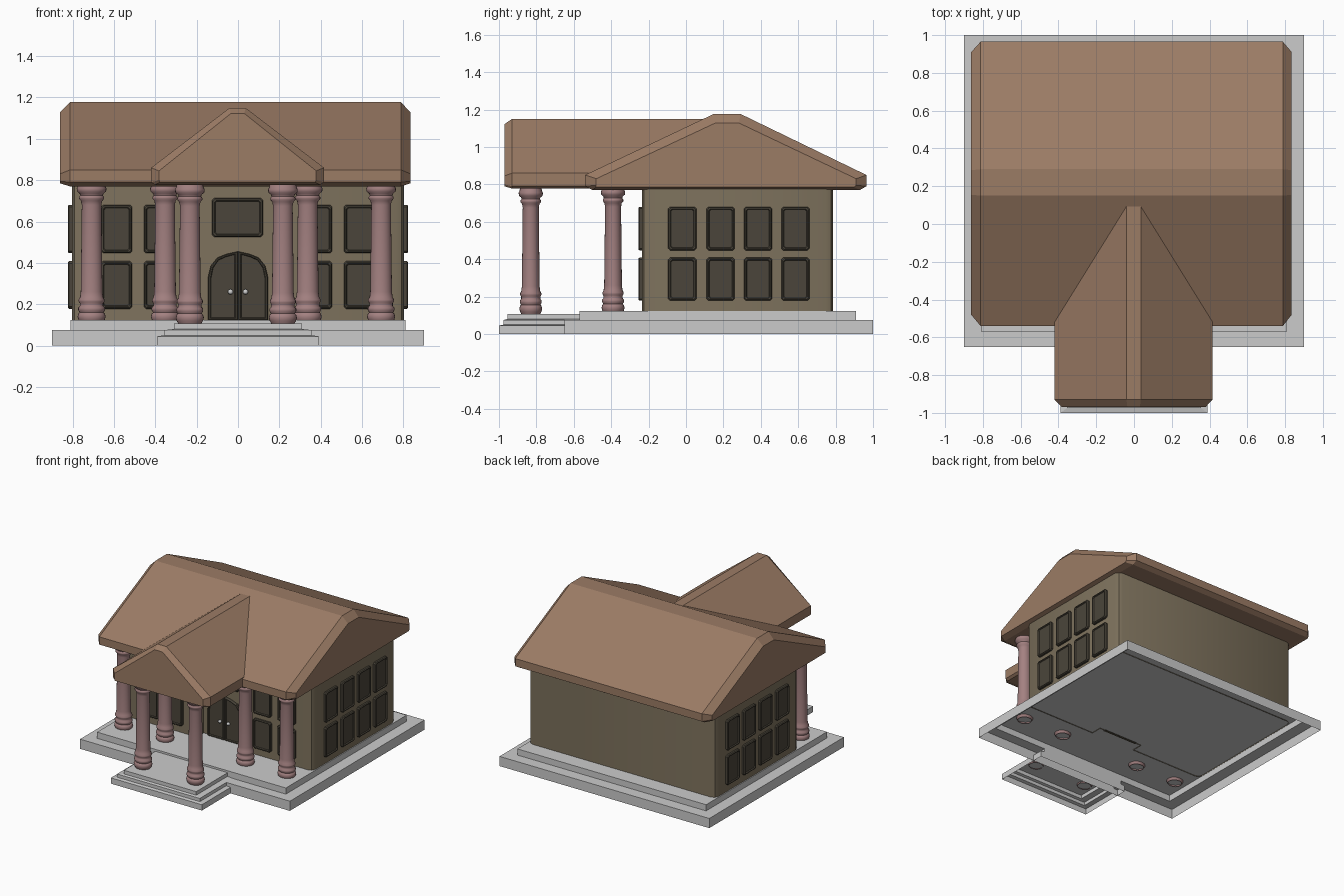
import bpy, bmesh, math
from mathutils import Vector

if "Cube" in bpy.data.objects:
    bpy.data.objects.remove(bpy.data.objects["Cube"])


def material(name, rgb):
    m = bpy.data.materials.new(name)
    m.diffuse_color = (*rgb, 1)
    m.use_nodes = True
    m.node_tree.nodes["Principled BSDF"].inputs["Base Color"].default_value = m.diffuse_color
    return m


WALL = material("wall_tan", (0.21, 0.17, 0.11))
ROOF = material("roof_brown", (0.33, 0.20, 0.13))
STONE = material("column_pink", (0.37, 0.22, 0.22))
DARK = material("window_dark", (0.07, 0.06, 0.043))


def loft(name, rings, mat=None, cap_first=False, cap_last=True, smooth=None):
    """Skin a list of equal-length closed rings of 3D points."""
    bm = bmesh.new()
    vs = [[bm.verts.new(p) for p in r] for r in rings]
    for a, b in zip(vs, vs[1:]):
        for i in range(len(a)):
            j = (i + 1) % len(a)
            bm.faces.new((a[i], a[j], b[j], b[i]))
    if cap_first:
        bm.faces.new(vs[0][::-1])
    if cap_last:
        bm.faces.new(vs[-1])
    bmesh.ops.recalc_face_normals(bm, faces=bm.faces)
    me = bpy.data.meshes.new(name)
    bm.to_mesh(me)
    bm.free()
    ob = bpy.data.objects.new(name, me)
    bpy.context.collection.objects.link(ob)
    if mat:
        me.materials.append(mat)
    if smooth:
        bpy.ops.object.select_all(action='DESELECT')
        ob.select_set(True)
        bpy.context.view_layer.objects.active = ob
        bpy.ops.object.shade_smooth_by_angle(angle=math.radians(smooth))
    return ob


def rect(x, y0, y1, z):
    return [(-x, y0, z), (x, y0, z), (x, y1, z), (-x, y1, z)]


# Stepped plinth and porch step: shells open underneath
loft("plinth", [rect(0.90, -0.65, 1.0, 0), rect(0.90, -0.65, 1.0, 0.075),
                rect(0.81, -0.57, 0.91, 0.075), rect(0.81, -0.57, 0.91, 0.123)])
loft("porch_step", [rect(0.39, -1.0, -0.57, 0), rect(0.39, -1.0, -0.57, 0.045),
                    rect(0.355, -0.975, -0.57, 0.05), rect(0.355, -0.975, -0.57, 0.075),
                    rect(0.31, -0.955, -0.57, 0.08), rect(0.31, -0.955, -0.57, 0.108)])

# House walls with a shallow door alcove and rounded corners
half = [(0.19, -0.15), (0.19, -0.235), (0.765, -0.235), (0.79, -0.225), (0.803, -0.2),
        (0.803, 0.745), (0.79, 0.775), (0.765, 0.787)]
plan = half + [(-x, y) for x, y in reversed(half)]
loft("house_walls", [[(x, y, z) for x, y in plan] for z in (0.118, 0.80)], WALL, smooth=40)


# Framed panels (windows and door leaves)
def panel(name, outline, place, mat=DARK):
    us, vs = [p[0] for p in outline], [p[1] for p in outline]
    cu, cv = (min(us) + max(us)) / 2, (min(vs) + max(vs)) / 2
    w, h = max(us) - min(us), max(vs) - min(vs)
    rings = []
    for inset, depth in ((0, -0.005), (0, 0.014), (0.005, 0.02), (0.011, 0.02), (0.015, 0.012)):
        su, sv = 1 - 2 * inset / w, 1 - 2 * inset / h
        rings.append([place(cu + (u - cu) * su, cv + (v - cv) * sv, depth) for u, v in outline])
    loft(name, rings, mat, cap_first=True)


def chamfered(u0, u1, v0, v1, c=0.01):
    return [(u0 + c, v0), (u1 - c, v0), (u1, v0 + c), (u1, v1 - c),
            (u1 - c, v1), (u0 + c, v1), (u0, v1 - c), (u0, v0 + c)]


def front(u, v, d):
    return (u, -0.235 - d, v)


def alcove(u, v, d):
    return (u, -0.15 - d, v)


for v0, v1, row in ((0.178, 0.408, "lower"), (0.447, 0.68, "upper")):
    for s, side in ((-1, "left"), (1, "right")):
        for i, y0 in enumerate((-0.095, 0.11, 0.31, 0.51)):
            panel(f"{side}_window_{row}_{i}", chamfered(y0, y0 + 0.15, v0, v1),
                  lambda u, v, d, s=s: (s * (0.803 + d), u, v))
        for i, xc in enumerate((0.38, 0.587)):
            panel(f"front_{side}_window_{row}_{i}",
                  chamfered(s * xc - 0.075, s * xc + 0.075, v0, v1), front)
panel("transom_window", chamfered(-0.125, 0.12, 0.525, 0.713), alcove)

# Arched double door and knobs
leaf = [(0.001, 0.12), (0.145, 0.12), (0.145, 0.33), (0.132, 0.385), (0.10, 0.425),
        (0.055, 0.443), (0.001, 0.455)]
for s, side in ((-1, "left"), (1, "right")):
    panel(f"door_leaf_{side}", [(s * u, v) for u, v in leaf], alcove)
    bpy.ops.mesh.primitive_uv_sphere_add(segments=16, ring_count=8, radius=0.013,
                                         location=(s * 0.036, -0.17, 0.26))
    bpy.context.object.name = f"door_knob_{side}"

# Turned columns: (radius, height) profile, slightly oval in plan
profile = [(0.050, 0.105), (0.062, 0.125), (0.066, 0.14), (0.062, 0.155), (0.056, 0.16),
           (0.063, 0.172), (0.063, 0.183), (0.055, 0.192), (0.055, 0.205), (0.061, 0.213),
           (0.061, 0.222), (0.054, 0.235), (0.051, 0.26), (0.046, 0.68), (0.050, 0.70),
           (0.059, 0.71), (0.059, 0.718), (0.053, 0.727), (0.056, 0.735), (0.068, 0.745),
           (0.070, 0.76), (0.064, 0.772), (0.060, 0.80)]


def column(name, cx, cy, dz):
    n = 24
    ring = [(math.cos(2 * math.pi * i / n), math.sin(2 * math.pi * i / n)) for i in range(n)]
    loft(name, [[(cx + r * 1.03 * c, cy + r * 0.93 * s, z + dz) for c, s in ring]
                for r, z in profile], STONE, smooth=50)


for cx, cy, dz, name in ((0.70, -0.39, 0, "outer_column"), (0.345, -0.39, 0, "inner_column"),
                         (0.225, -0.83, -0.005, "porch_column")):
    column(name + "_left", -cx - 0.008, cy, dz)
    column(name + "_right", cx - 0.008, cy, dz)

# Main gable roof with chamfered ends, ridge along x
outer = [(-0.50, 0.77), (0.93, 0.77), (0.965, 0.79), (0.965, 0.85),
         (0.29, 1.177), (0.15, 1.177), (-0.54, 0.85), (-0.54, 0.79)]
inner = [(-0.48, 0.785), (0.90, 0.785), (0.91, 0.795), (0.91, 0.83),
         (0.285, 1.127), (0.155, 1.127), (-0.48, 0.83), (-0.48, 0.795)]
loft("main_roof", [[(x, y, z) for y, z in prof] for x, prof in
                   ((-0.862, inner), (-0.812, outer), (0.788, outer), (0.835, inner))],
     ROOF, cap_first=True)

# Porch gable roof, ridge along y, running back into the main roof
eave = [(0.40, 0.777), (0.418, 0.79), (0.418, 0.86), (0.038, 1.15)]
lip = [(0.375, 0.79), (0.38, 0.80), (0.38, 0.845), (0.033, 1.122)]


def gable(pts, y):
    full = pts + [(-x, z) for x, z in reversed(pts)]
    return [Vector((x - 0.002, y, z)) for x, z in full]


loft("porch_roof", [gable(lip, -0.97), gable(eave, -0.93), gable(eave, 0.10)],
     ROOF, cap_first=True)
